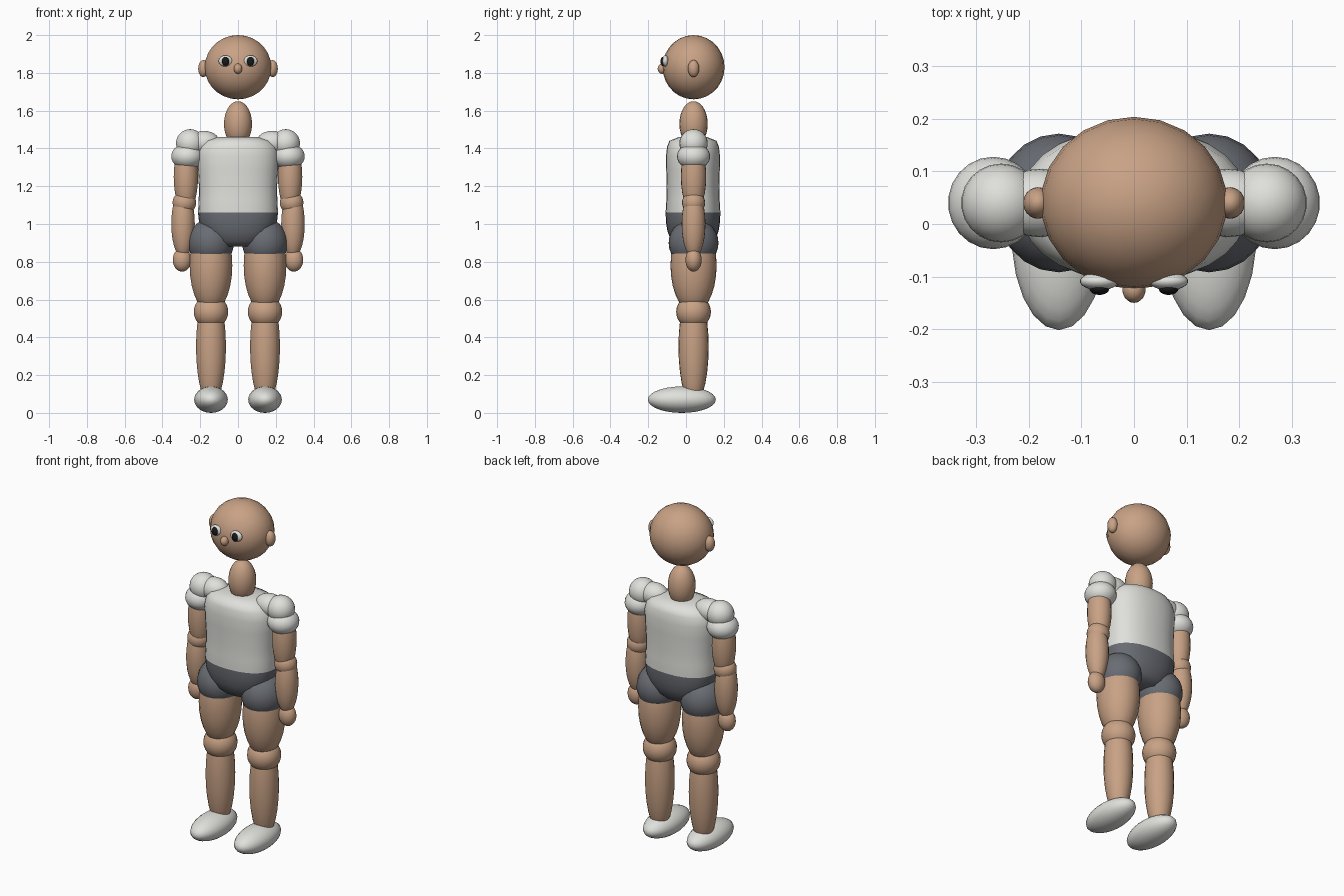
import bpy, bmesh, math
from mathutils import Matrix

if "Cube" in bpy.data.objects:
    bpy.data.objects.remove(bpy.data.objects["Cube"], do_unlink=True)

MID = 0.04  # depth of the body axis


def material(name, r, g, b):
    m = bpy.data.materials.new(name)
    m.use_nodes = True
    m.diffuse_color = (r, g, b, 1)
    bsdf = next(n for n in m.node_tree.nodes if n.type == 'BSDF_PRINCIPLED')
    bsdf.inputs["Base Color"].default_value = (r, g, b, 1)
    return m


skin = material("skin", 0.58, 0.36, 0.235)
white = material("white_cloth", 0.74, 0.75, 0.71)
grey = material("dark_grey_cloth", 0.14, 0.15, 0.17)
black = material("black", 0.01, 0.01, 0.01)


def add_object(name, bm, *mats):
    for f in bm.faces:
        f.smooth = True
    mesh = bpy.data.meshes.new(name)
    bm.to_mesh(mesh)
    bm.free()
    for m in mats:
        mesh.materials.append(m)
    ob = bpy.data.objects.new(name, mesh)
    bpy.context.collection.objects.link(ob)
    return ob


def ellipsoid(name, mat, centre, radii):
    bm = bmesh.new()
    bmesh.ops.create_uvsphere(
        bm, u_segments=22, v_segments=14, radius=1,
        matrix=Matrix.Translation(centre) @ Matrix.Diagonal((*radii, 1)))
    return add_object(name, bm, mat)


def pair(name, mat, centre, radii):
    x, y, z = centre
    ellipsoid("left_" + name, mat, (x, y, z), radii)
    ellipsoid("right_" + name, mat, (-x, y, z), radii)


def oval(t, power=0.88):
    c, s = math.cos(t), math.sin(t)
    return (math.copysign(abs(c) ** power, c), math.copysign(abs(s) ** power, s))


# Torso and pelvis: rings of (height, half width, half depth)
rings = [(0.88, 0.11, 0.085), (0.91, 0.155, 0.115), (0.96, 0.19, 0.135),
         (1.01, 0.206, 0.143), (1.06, 0.212, 0.145), (1.13, 0.208, 0.141),
         (1.2, 0.207, 0.139), (1.29, 0.213, 0.142), (1.36, 0.216, 0.143),
         (1.41, 0.205, 0.137), (1.44, 0.175, 0.125), (1.46, 0.11, 0.075)]
SIDES = 28
bm = bmesh.new()
loops = []
for z, rx, ry in rings:
    loop = []
    for i in range(SIDES):
        u, v = oval(math.tau * i / SIDES)
        loop.append(bm.verts.new((rx * u, MID - 0.003 + ry * v, z)))
    loops.append(loop)
for low, high in zip(loops, loops[1:]):
    for i in range(SIDES):
        j = (i + 1) % SIDES
        bm.faces.new((low[i], low[j], high[j], high[i]))
bm.faces.new(loops[0][::-1])
bm.faces.new(loops[-1])
for f in bm.faces:
    f.material_index = 1 if f.calc_center_median().z < 1.06 else 0
torso = add_object("torso", bm, white, grey)
bpy.context.view_layer.objects.active = torso
torso.select_set(True)
bpy.ops.object.shade_smooth_by_angle(angle=math.radians(50))

# Head and neck
ellipsoid("head", skin, (0, MID, 1.83), (0.178, 0.164, 0.17))
ellipsoid("neck", skin, (0, MID, 1.53), (0.075, 0.075, 0.12))
ellipsoid("nose", skin, (0, -0.125, 1.822), (0.022, 0.025, 0.027))
pair("ear", skin, (0.183, MID, 1.823), (0.028, 0.03, 0.045))
pair("eye", white, (0.066, -0.109, 1.863), (0.037, 0.017, 0.03))
pair("pupil", black, (0.066, -0.123, 1.861), (0.019, 0.012, 0.024))

# Arms
pair("collar", white, (0.18, MID, 1.43), (0.085, 0.065, 0.063))
pair("shoulder", white, (0.253, MID, 1.427), (0.076, 0.075, 0.075))
pair("sleeve", white, (0.268, MID, 1.358), (0.086, 0.088, 0.07))
pair("upper_arm", skin, (0.276, MID, 1.25), (0.065, 0.067, 0.19))
pair("elbow", skin, (0.284, MID, 1.113), (0.063, 0.061, 0.062))
pair("forearm", skin, (0.291, MID, 1.0), (0.063, 0.063, 0.18))
pair("hand", skin, (0.296, MID, 0.81), (0.05, 0.043, 0.062))

# Legs
pair("hip", grey, (0.143, MID, 0.9), (0.122, 0.132, 0.13))
pair("thigh", skin, (0.143, MID, 0.78), (0.114, 0.122, 0.25))
pair("knee", skin, (0.143, MID, 0.535), (0.092, 0.092, 0.09))
pair("shin", skin, (0.143, MID, 0.35), (0.08, 0.08, 0.31))
pair("foot", white, (0.143, -0.022, 0.07), (0.09, 0.18, 0.07))
